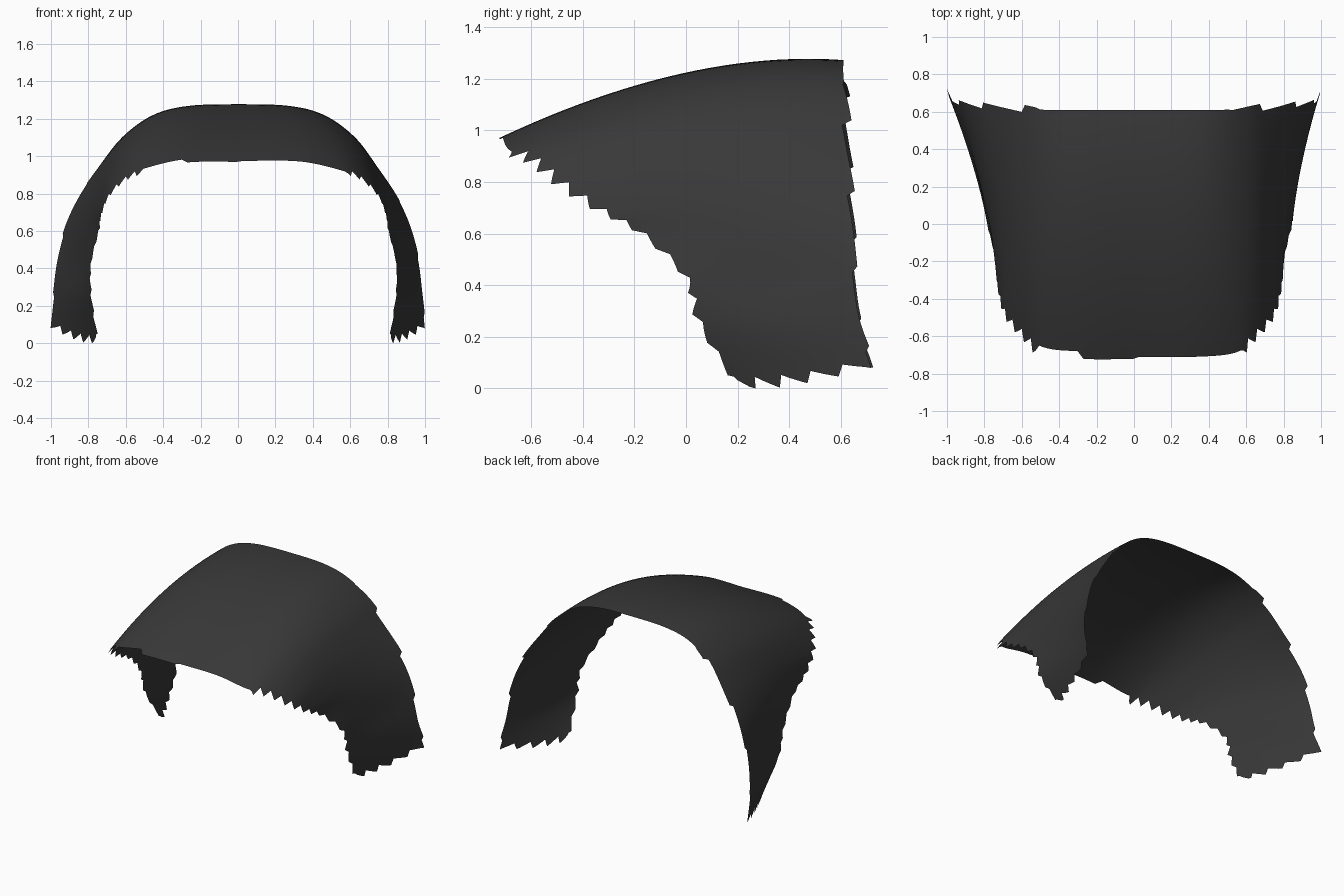
import bpy
from mathutils import Vector

if "Cube" in bpy.data.objects:
    bpy.data.objects.remove(bpy.data.objects["Cube"])

# Half of the arch, crown to foot: front edge, middle and back edge points
FRONT = [(0, -.71, .975), (.3, -.71, .972), (.52, -.685, .925), (.63, -.59, .88),
         (.72, -.48, .79), (.76, -.33, .69), (.775, -.17, .6), (.815, 0, .43),
         (.815, .05, .26), (.78, .19, .02)]
MIDDLE = [(0, -.02, 1.22), (.28, -.02, 1.212), (.47, -.02, 1.162), (.62, 0, 1.06),
          (.72, .07, .925), (.79, .14, .77), (.835, .22, .62), (.87, .32, .43),
          (.89, .36, .24), (.875, .42, .035)]
BACK = [(0, .61, 1.273), (.27, .61, 1.264), (.46, .61, 1.215), (.62, .62, 1.1),
        (.75, .628, .935), (.85, .638, .785), (.92, .647, .63), (.965, .655, .45),
        (.985, .67, .27), (1.0, .72, .1)]
LAST = len(FRONT) - 1
COLS, ROWS = 72, 24          # columns per half, rows front to back


def rail(points, u):
    """Smooth curve through the points at position u."""
    p = [Vector(q) for q in points]
    p = [Vector((-p[1].x, p[1].y, p[1].z))] + p + [2 * p[-1] - p[-2]]
    i = min(int(u), LAST - 1)
    t = u - i
    a, b, c, d = p[i:i + 4]
    return .5 * (2 * b + (c - a) * t + (2 * a - 5 * b + 4 * c - d) * t * t
                 + (3 * b - a - 3 * c + d) * t ** 3)


def surface(side, u, s):
    """Point on the canopy: u runs crown to foot, s front to back."""
    f, m, b = (rail(r, u) for r in (FRONT, MIDDLE, BACK))
    p = f * (1 - s) * (1 - 2 * s) + m * 4 * s * (1 - s) + b * s * (2 * s - 1)
    return (side * p.x + .03 * (1 - s), p.y, max(p.z, 0))


def saw(i, period):
    return (i % period) / (period - 1) - .5


# Grid with saw-toothed borders
verts = []
for c in range(-COLS, COLS + 1):
    side, k = (1 if c >= 0 else -1), abs(c)
    for r in range(ROWS + 1):
        u, s = LAST * k / COLS, r / ROWS
        if k == COLS:
            u += .22 * saw(r, 5)
        if r == 0 and k > 17:
            s -= .05 * saw(k, 4)
        if r == 0 and -17 <= c <= 17:
            s = .02 if c < -8 else (-.008 if c < 0 else .0)
        if r == ROWS and k > 18:
            s += .03 * saw(k + (5 if side < 0 else 0), 14)
        verts.append(surface(side, u, s))
n = ROWS + 1
faces = [(c * n + r, (c + 1) * n + r, (c + 1) * n + r + 1, c * n + r + 1)
         for c in range(2 * COLS) for r in range(ROWS)]

# Canopy shell
mesh = bpy.data.meshes.new("canopy_shell")
mesh.from_pydata(verts, [], faces)
mesh.polygons.foreach_set("use_smooth", [True] * len(faces))
dark = bpy.data.materials.new("dark_grey")
dark.diffuse_color = (.04, .04, .04, 1)
dark.use_nodes = True
dark.node_tree.nodes["Principled BSDF"].inputs["Base Color"].default_value = dark.diffuse_color
mesh.materials.append(dark)
bpy.context.collection.objects.link(bpy.data.objects.new("canopy_shell", mesh))
